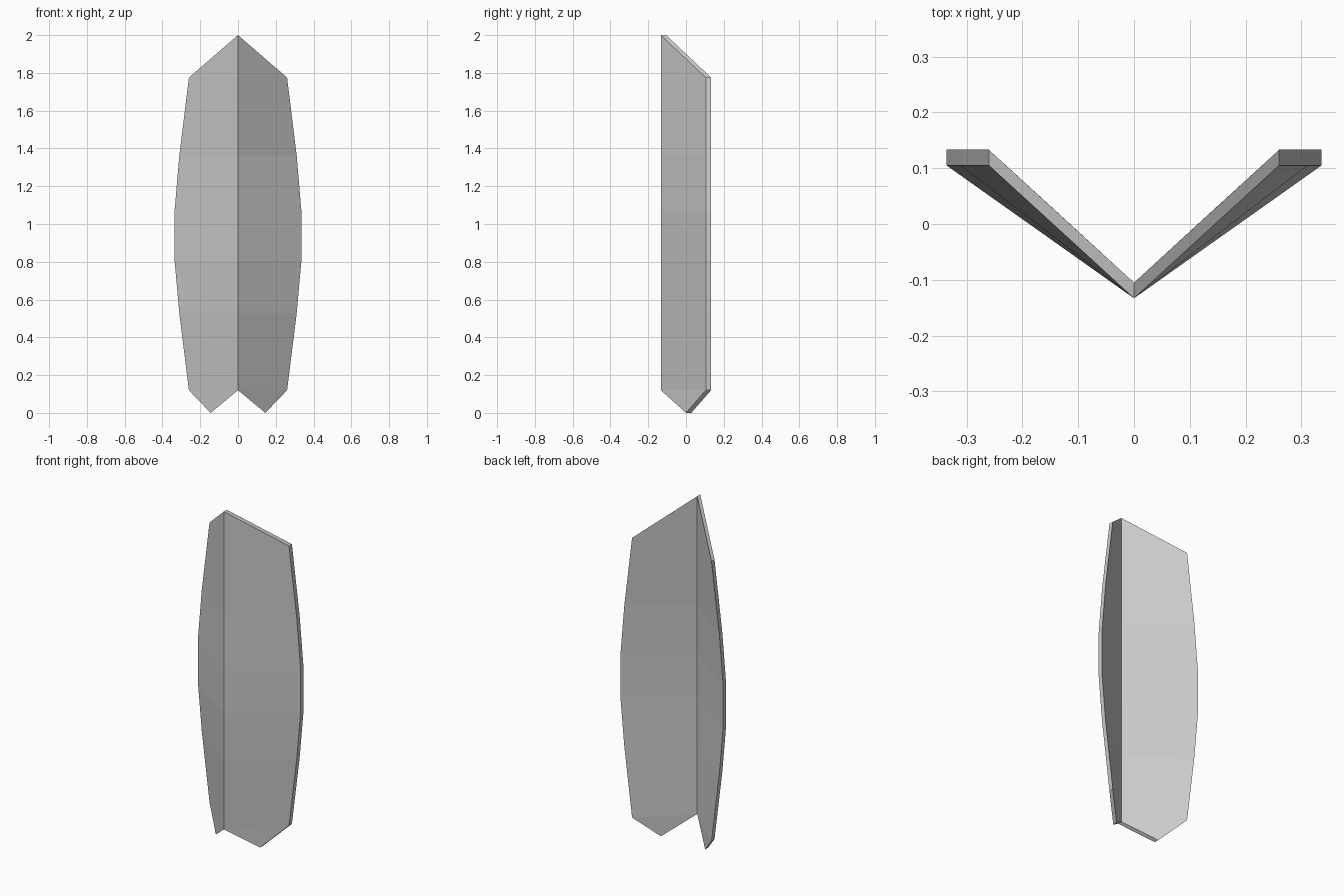
import bpy, bmesh

if "Cube" in bpy.data.objects:
    bpy.data.objects.remove(bpy.data.objects["Cube"])

# Rows of the right half: (outer x, outer z, spine z), top to bottom
ROWS = [(0.26, 1.775, 2.0), (0.311, 1.36, 1.36), (0.336, 1.065, 1.065),
        (0.336, 0.81, 0.81), (0.311, 0.53, 0.53), (0.26, 0.12, 0.12)]
SPINE_Y, EDGE_Y, THICK = -0.133, 0.105, 0.028

# Front skin of one wing of the folded shield
bm = bmesh.new()
spine = [bm.verts.new((0, SPINE_Y, s)) for _, _, s in ROWS]
edge = [bm.verts.new((x, EDGE_Y, z)) for x, z, _ in ROWS]
for i in range(len(ROWS) - 1):
    bm.faces.new((spine[i], spine[i + 1], edge[i + 1], edge[i]))

# Pointed foot of the wing
tip = bm.verts.new((0.145, 0.0, 0.0))
bm.faces.new((spine[-1], tip, edge[-1]))

# Thickness towards the back
ext = bmesh.ops.extrude_face_region(bm, geom=bm.faces[:], use_keep_orig=True)
back = [g for g in ext["geom"] if isinstance(g, bmesh.types.BMVert)]
bmesh.ops.translate(bm, verts=back, vec=(0, THICK, 0))

# Open the wing on the centre plane so both halves join cleanly
inner = [f for f in bm.faces if all(abs(v.co.x) < 1e-5 for v in f.verts)]
bmesh.ops.delete(bm, geom=inner, context='FACES_ONLY')
bmesh.ops.recalc_face_normals(bm, faces=bm.faces[:])

mesh = bpy.data.meshes.new("folded_shield")
bm.to_mesh(mesh)
bm.free()
shield = bpy.data.objects.new("folded_shield", mesh)
bpy.context.collection.objects.link(shield)

# Left wing
mirror = shield.modifiers.new("mirror", 'MIRROR')
mirror.use_clip = True
